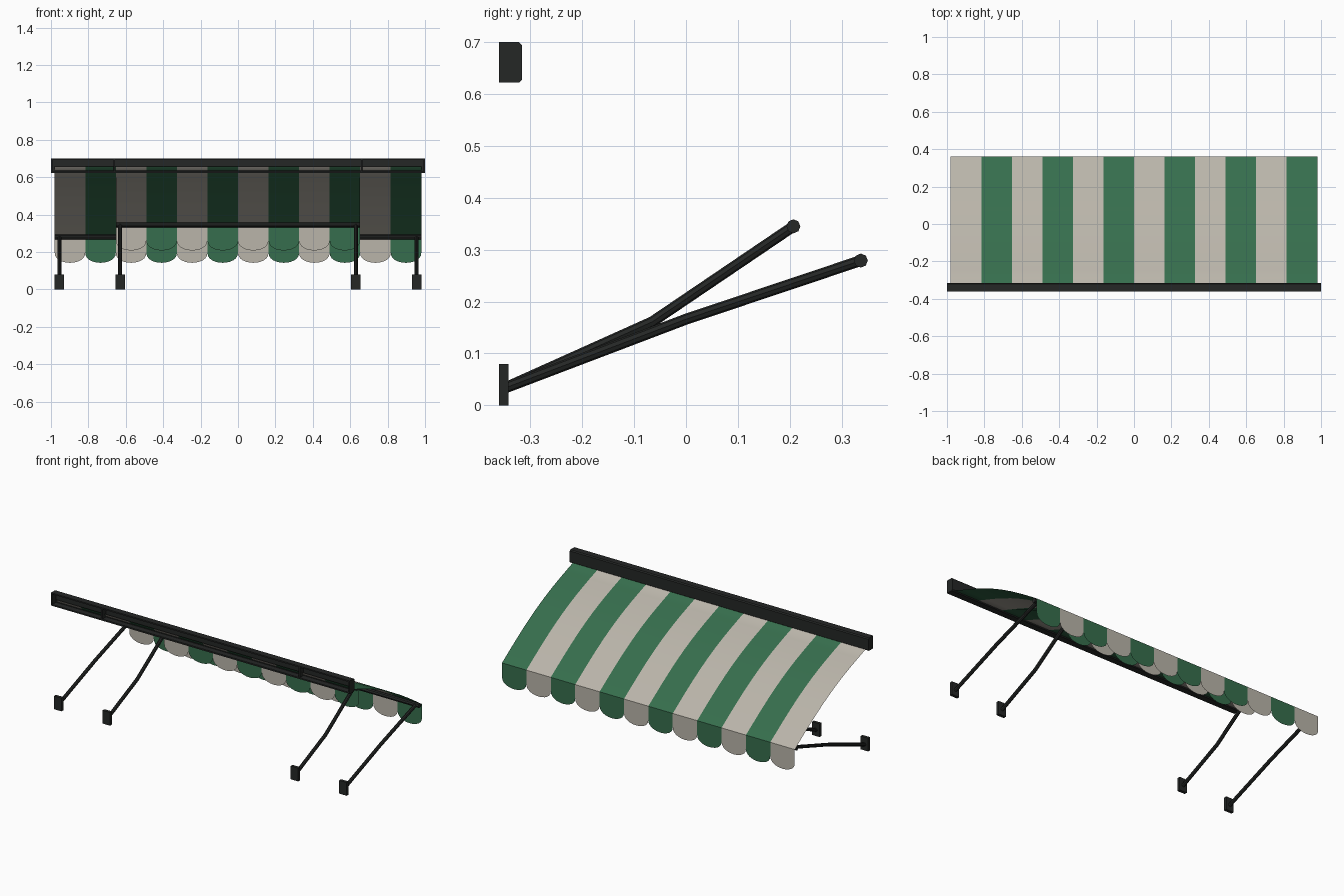
import bpy, bmesh, math
from mathutils import Vector

if "Cube" in bpy.data.objects:
    bpy.data.objects.remove(bpy.data.objects["Cube"])


def material(name, rgb):
    m = bpy.data.materials.new(name)
    m.diffuse_color = (*rgb, 1)
    m.use_nodes = True
    m.node_tree.nodes["Principled BSDF"].inputs["Base Color"].default_value = m.diffuse_color
    return m


DARK = material("dark_metal", (0.018, 0.02, 0.019))
GREEN = material("green_cloth", (0.037, 0.155, 0.074))
BEIGE = material("beige_cloth", (0.49, 0.46, 0.40))
STRIPE = 1.96 / 12


def finish(name, bm, mats, smooth=False):
    me = bpy.data.meshes.new(name)
    bm.to_mesh(me)
    bm.free()
    for m in mats:
        me.materials.append(m)
    if smooth:
        me.shade_smooth()
    ob = bpy.data.objects.new(name, me)
    bpy.context.collection.objects.link(ob)
    return ob


def box(name, x, y, z):
    bm = bmesh.new()
    bmesh.ops.create_cube(bm, size=1)
    for v in bm.verts:
        v.co = Vector([r[0] + (c + 0.5) * (r[1] - r[0]) for c, r in zip(v.co, (x, y, z))])
    return finish(name, bm, [DARK])


def extrude_x(name, section, x0, x1):
    # closed y-z section swept along x
    bm = bmesh.new()
    f = bm.faces.new([bm.verts.new((x0, y, z)) for y, z in section])
    r = bmesh.ops.extrude_face_region(bm, geom=[f])
    for v in r["geom"]:
        if isinstance(v, bmesh.types.BMVert):
            v.co.x = x1
    bmesh.ops.recalc_face_normals(bm, faces=bm.faces)
    return finish(name, bm, [DARK])


def tube(name, pts, radius):
    # eight-sided bar following a path
    cu = bpy.data.curves.new(name, 'CURVE')
    cu.dimensions = '3D'
    cu.bevel_depth = radius
    cu.bevel_resolution = 2
    cu.use_fill_caps = True
    sp = cu.splines.new('POLY')
    sp.points.add(len(pts) - 1)
    for p, co in zip(sp.points, pts):
        p.co = (*co, 1)
        
    sp.use_smooth = False
    cu.materials.append(DARK)
    ob = bpy.data.objects.new(name, cu)
    bpy.context.collection.objects.link(ob)


def cassette(name, half, e):
    # channel open towards the wall, with chamfered outer corners
    y0, y1, z0, z1, t, c = -0.36 + e, -0.316 - e, 0.622 + e, 0.70 - e, 0.008, 0.006
    section = [(y0, z0), (y1 - c, z0), (y1, z0 + c), (y1, z1 - c), (y1 - c, z1), (y0, z1),
               (y0, z1 - t), (y1 - t, z1 - t), (y1 - t, z0 + t), (y0, z0 + t)]
    extrude_x(name + "_cassette", section, -half, half)
    cap = section[:6]
    for side, s in (("left", -1), ("right", 1)):
        extrude_x(f"{name}_cassette_cap_{side}", cap, s * half, s * (half - 0.008))


def canopy(name, n, y_end, z_end, bulge):
    # cloth leaves the roller steeply, then bows gently to the front bar
    prof = [(-0.342, 0.657), (-0.318, 0.627)]
    for i in range(1, 11):
        t = i / 10
        prof.append((-0.318 + t * (y_end + 0.318),
                     0.627 + t * (z_end - 0.627) + bulge * math.sin(math.pi * t)))
    xs = [(i - n / 2) * STRIPE for i in range(n + 1)]
    bm = bmesh.new()
    rows = [[bm.verts.new((x, y, z)) for x in xs] for y, z in prof]
    for a, b in zip(rows, rows[1:]):
        for i in range(n):
            bm.faces.new((a[i], a[i + 1], b[i + 1], b[i])).material_index = i % 2
    finish(name + "_canopy", bm, [BEIGE, GREEN], True)


def valance(name, n, y, z, drop):
    # flat scalloped skirt
    bm = bmesh.new()
    side = 0.085
    for i in range(n):
        cx, r = (i - n / 2 + 0.5) * STRIPE, STRIPE / 2
        pts = [(cx + r, z), (cx - r, z)]
        for k in range(13):
            a = math.pi * k / 12
            pts.append((cx - r * math.cos(a), z - side - (drop - side) * math.sin(a) ** 0.9))
        f = bm.faces.new([bm.verts.new((px, y, pz)) for px, pz in pts])
        f.material_index = i % 2
        f.normal_update()
        if f.normal.y < 0:
            f.normal_flip()
    finish(name + "_valance", bm, [BEIGE, GREEN])


def awning(name, n, half_box, inset, y_end, z_end, bulge, bar, elbow, arm_x):
    cassette(name, half_box, inset)
    canopy(name, n, y_end, z_end, bulge)
    valance(name, n, y_end, z_end, 0.138)
    half = n * STRIPE / 2
    tube(name + "_front_bar", [(-half, *bar), (half, *bar)], 0.0135)
    # arms and wall plates
    for side, s in (("left", -1), ("right", 1)):
        x = s * arm_x
        tube(f"{name}_arm_{side}", [(x, -0.35, 0.033), (x, *elbow), (x, *bar)], 0.0105)
        box(f"{name}_wall_plate_{side}", (x - 0.025, x + 0.025), (-0.36, -0.342), (0, 0.08))


awning("wide", 12, 1.0, 0.0, 0.36, 0.28, 0.035, (0.337, 0.279), (0.0, 0.166), 0.955)
awning("narrow", 8, 0.665, 0.001, 0.226, 0.346, 0.022, (0.207, 0.345), (-0.065, 0.161), 0.63)
